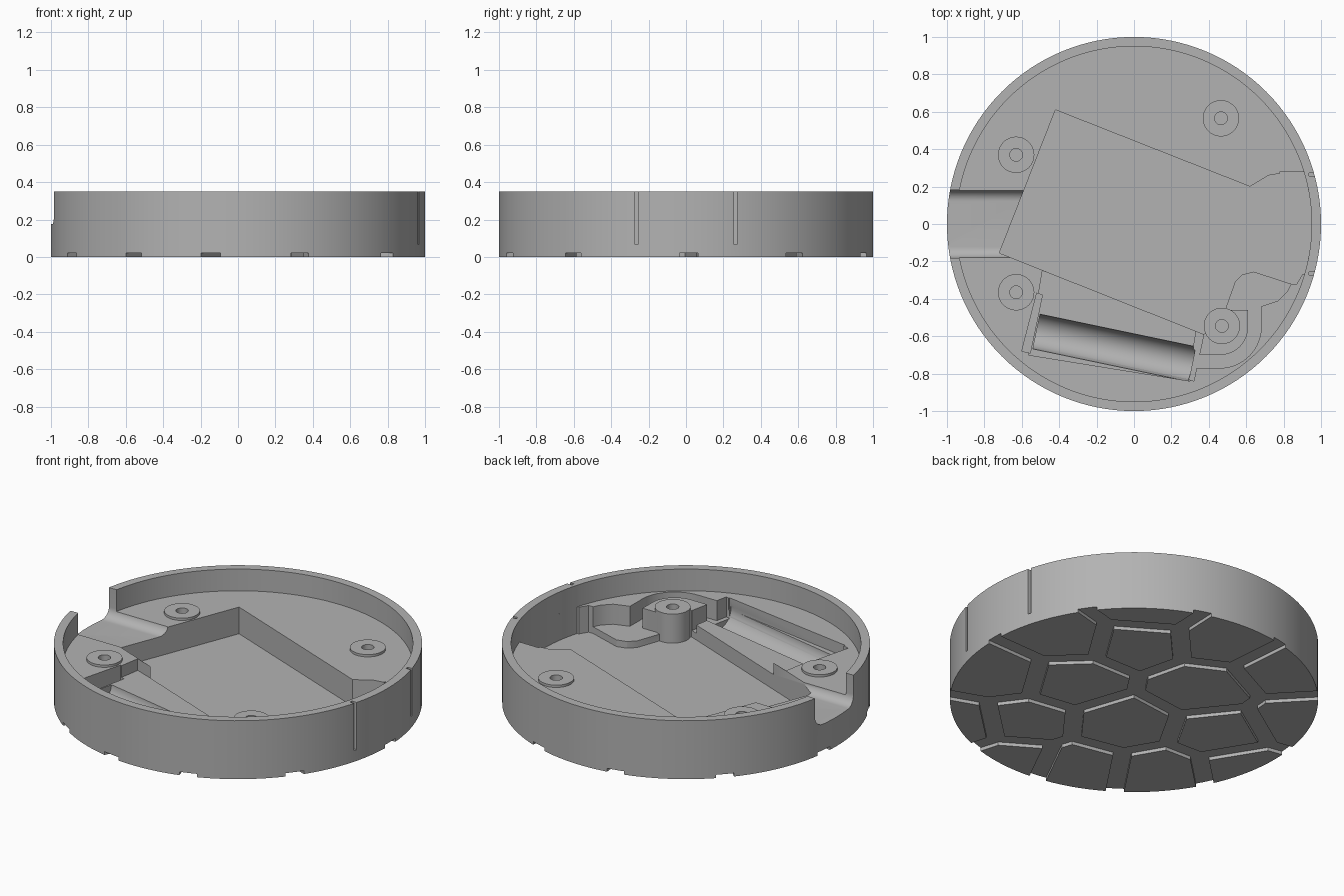
import bpy, bmesh, math
from mathutils import Vector, Matrix

cube = bpy.data.objects.get("Cube")
if cube:
    bpy.data.objects.remove(cube, do_unlink=True)

RADIUS, INNER, TOP, DECK, FLOOR, GROOVE = 1.0, 0.95, 0.35, 0.22, 0.06, 0.02
LEDGE = 0.10

grey = bpy.data.materials.new("plain_grey")
grey.use_nodes = True
grey.diffuse_color = (0.45, 0.45, 0.45, 1)
grey.node_tree.nodes["Principled BSDF"].inputs["Base Color"].default_value = grey.diffuse_color


def add_object(name, bm):
    bmesh.ops.recalc_face_normals(bm, faces=bm.faces[:])
    mesh = bpy.data.meshes.new(name)
    bm.to_mesh(mesh)
    bm.free()
    mesh.materials.append(grey)
    obj = bpy.data.objects.new(name, mesh)
    bpy.context.collection.objects.link(obj)
    return obj


def prism(name, points, low, high):
    """Upright solid over a plan outline."""
    bm = bmesh.new()
    face = bm.faces.new([bm.verts.new((x, y, low)) for x, y in points])
    new = bmesh.ops.extrude_face_region(bm, geom=[face])["geom"]
    verts = [v for v in new if isinstance(v, bmesh.types.BMVert)]
    bmesh.ops.translate(bm, verts=verts, vec=(0, 0, high - low))
    return add_object(name, bm)


def arc(cx, cy, r, start, end, steps):
    angles = [start + (end - start) * i / steps for i in range(steps + 1)]
    return [(cx + r * math.cos(a), cy + r * math.sin(a)) for a in angles]


def circle(cx, cy, r, steps):
    return arc(cx, cy, r, 0, math.tau, steps)[:-1]


def combine(target, other, operation="DIFFERENCE"):
    mod = target.modifiers.new("combine", "BOOLEAN")
    mod.operation, mod.solver, mod.object = operation, "EXACT", other
    graph = bpy.context.evaluated_depsgraph_get()
    mesh = bpy.data.meshes.new_from_object(target.evaluated_get(graph))
    target.modifiers.clear()
    target.data = mesh
    bpy.data.objects.remove(other, do_unlink=True)


def cut(points, low, high=0.5):
    combine(body, prism("cutter", points, low, high))


# Round case with a raised rim
body = prism("round_case", circle(0, 0, RADIUS, 128), GROOVE, TOP)
cut(circle(0, 0, INNER, 128), DECK)

# Large slanted pocket that opens out to the flexible tab
pocket = [(-0.42, 0.61), (-0.72, -0.155), (0.375, -0.59), (0.49, -0.45),
          (0.54, -0.31), (0.58, -0.27), (0.64, -0.255), (0.84, -0.32),
          (0.87, -0.32), (0.90, -0.27)]
pocket += arc(0, 0, INNER, -0.288, 0.298, 12)
pocket += [(0.78, 0.28), (0.78, 0.27), (0.72, 0.26), (0.62, 0.20)]
cut(pocket, FLOOR)

# Ledge beside the pocket
cut([(0.49, -0.46), (0.50, -0.20), (0.84, -0.20), (0.84, -0.32), (0.82, -0.36),
     (0.77, -0.41), (0.68, -0.44), (0.68, -0.46)], LEDGE)

# Curved wire channel round the corner post
outer = [(0.68, -0.44)] + arc(0.46, -0.55, 0.22, 0.1, -math.pi / 2, 14) + [(0.31, -0.77)]
inner = [(0.31, -0.70)] + arc(0.46, -0.55, 0.15, -math.pi / 2, 0.1, 14) + [(0.61, -0.44)]
cut(outer + inner, LEDGE)

# Cell tray, its end slots and the rounded trough
cut([(-0.49, -0.25), (-0.565, -0.70), (0.30, -0.84), (0.35, -0.60), (0.33, -0.55)], 0.15)
cut([(-0.52, -0.37), (-0.60, -0.68), (-0.555, -0.69), (-0.49, -0.38)], 0.12)
cut([(0.335, -0.56), (0.375, -0.58), (0.32, -0.84), (0.29, -0.83)], LEDGE)
bm = bmesh.new()
bmesh.ops.create_cone(bm, cap_ends=True, segments=64, radius1=0.095, radius2=0.095, depth=0.85,
                      matrix=Matrix.Translation((-0.105, -0.662, 0.155))
                      @ Matrix.Rotation(math.radians(-11.8), 4, "Z")
                      @ Matrix.Rotation(math.pi / 2, 4, "Y"))
combine(body, add_object("cutter", bm))

# Cable notch with rounded lower corners
profile = [(0.182, 0.5), (-0.182, 0.5)]
profile += arc(-0.122, 0.235, 0.06, math.pi, math.pi * 1.5, 10)
profile += arc(0.122, 0.235, 0.06, math.pi * 1.5, math.tau, 10)
bm = bmesh.new()
end = bm.faces.new([bm.verts.new((-1.05, y, z)) for y, z in profile])
moved = bmesh.ops.extrude_face_region(bm, geom=[end])["geom"]
bmesh.ops.translate(bm, verts=[v for v in moved if isinstance(v, bmesh.types.BMVert)],
                    vec=(0.46, 0, 0))
combine(body, add_object("cutter", bm))

# Slits that free the flexible tab
for side in (-1, 1):
    y = side * 0.265
    cut([(0.935, y - 0.009), (1.05, y - 0.009), (1.05, y + 0.009), (0.935, y + 0.009)], 0.067)

# Screw bosses; the last one is a tall post in the pocket
for x, y, foot in ((-0.63, 0.37, 0.2), (-0.63, -0.365, 0.2), (0.465, 0.565, 0.2), (0.47, -0.545, 0.05)):
    combine(body, prism("boss", circle(x, y, 0.097, 48), foot, DECK + 0.014), "UNION")
    cut(circle(x, y, 0.034, 32), 0.08)

# Irregular tread pads under the case, split by wide grooves
seeds = [Vector(p) for p in (
    (0.58, 0.79), (0.71, 0.28), (0.39, 0.48), (0.03, 0.81), (-0.43, 0.77), (0.73, -0.27),
    (0.39, -0.06), (-0.21, 0.33), (0.31, -0.58), (-0.14, -0.24), (-0.60, 0.02), (-0.84, 0.38),
    (0.53, -0.81), (-0.25, -0.77), (-0.62, -0.52), (-0.94, -0.19), (0.09, -0.94))]
pads = bmesh.new()
for seed in seeds:
    cell = bmesh.new()
    cell.faces.new([cell.verts.new((x, y, 0)) for x, y in circle(0, 0, RADIUS, 128)])
    for other in seeds:
        if other is seed:
            continue
        away = (other - seed).normalized()
        middle = (seed + other) / 2 - away * 0.05
        bmesh.ops.bisect_plane(cell, geom=cell.verts[:] + cell.edges[:] + cell.faces[:],
                               plane_co=middle.to_3d(), plane_no=away.to_3d(), clear_outer=True)
    for face in cell.faces:
        low = [pads.verts.new(v.co) for v in face.verts]
        high = [pads.verts.new(v.co + Vector((0, 0, GROOVE))) for v in face.verts]
        pads.faces.new(low)
        pads.faces.new(high)
        for i in range(len(low)):
            pads.faces.new((low[i - 1], low[i], high[i], high[i - 1]))
    cell.free()
tread = add_object("tread_pads", pads)

# Smooth round walls, crisp edges
for obj in (body, tread):
    obj.data.materials.clear()
    obj.data.materials.append(grey)
    bpy.ops.object.select_all(action="DESELECT")
    obj.select_set(True)
    bpy.context.view_layer.objects.active = obj
    bpy.ops.object.shade_smooth_by_angle(angle=math.radians(30))
